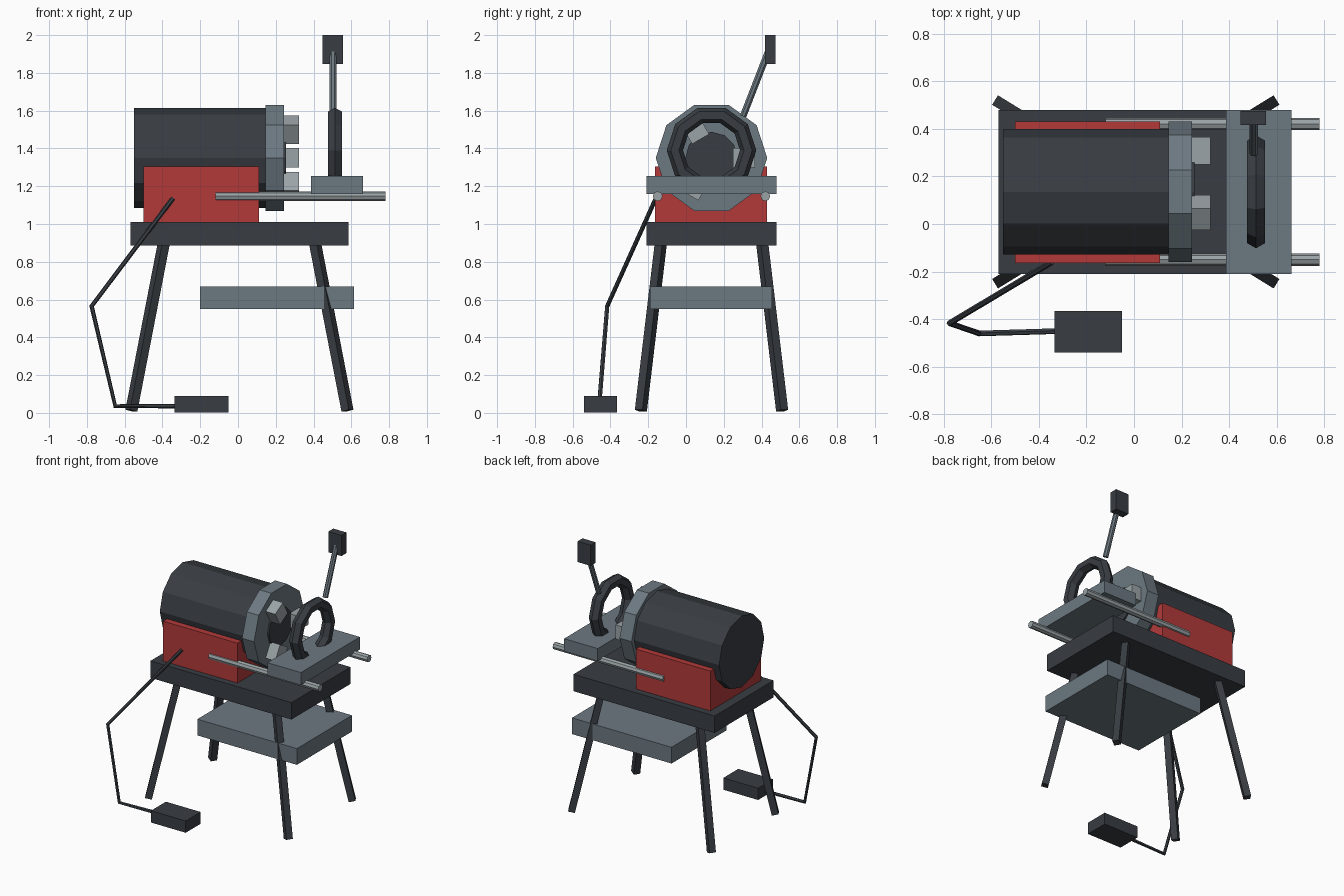
import bpy, bmesh, math
from mathutils import Vector

cube = bpy.data.objects.get("Cube")
if cube:
    bpy.data.objects.remove(cube)


def material(name, rgb):
    m = bpy.data.materials.new(name)
    m.use_nodes = True
    m.diffuse_color = (*rgb, 1)
    bsdf = next(n for n in m.node_tree.nodes if n.type == 'BSDF_PRINCIPLED')
    bsdf.inputs["Base Color"].default_value = (*rgb, 1)
    return m


DARK = material("dark_iron", (0.04, 0.047, 0.056))
GREY = material("blue_grey_steel", (0.15, 0.19, 0.22))
LIGHT = material("bright_steel", (0.33, 0.37, 0.385))
RED = material("red_paint", (0.45, 0.042, 0.042))


def add_object(name, bm, mat):
    bmesh.ops.recalc_face_normals(bm, faces=bm.faces)
    mesh = bpy.data.meshes.new(name)
    bm.to_mesh(mesh)
    bm.free()
    mesh.materials.append(mat)
    obj = bpy.data.objects.new(name, mesh)
    bpy.context.collection.objects.link(obj)
    return obj


def box(name, x, y, z, mat):
    """Box spanning the (min, max) pairs in x, y and z."""
    bm = bmesh.new()
    bmesh.ops.create_cube(bm, size=1)
    for v in bm.verts:
        v.co = [(a + b) / 2 + c * (b - a) for c, (a, b) in zip(v.co, (x, y, z))]
    return add_object(name, bm, mat)


def prism(name, start, end, radius, sides, mat, phase=0.0):
    """Straight bar with a regular polygon section; phase is measured from horizontal."""
    start, end = Vector(start), Vector(end)
    axis = (end - start).normalized()
    side = Vector((0, 0, 1)).cross(axis).normalized()
    up = axis.cross(side)
    bm = bmesh.new()
    rings = []
    for p in (start, end):
        ring = []
        for i in range(sides):
            a = phase + math.tau * i / sides
            ring.append(bm.verts.new(p + radius * (side * math.cos(a) + up * math.sin(a))))
        rings.append(ring)
        bm.faces.new(ring)
    for i in range(sides):
        j = (i + 1) % sides
        bm.faces.new((rings[0][i], rings[0][j], rings[1][j], rings[1][i]))
    return add_object(name, bm, mat)


CY, CZ = 0.135, 1.35   # machine axis
CX = 0.0075            # middle of the stand

# Stand: table, splayed legs and lower tray
box("table_top", (-0.57, 0.585), (-0.21, 0.48), (0.885, 1.01), DARK)
for sx, xname in ((-1, "right"), (1, "left")):
    for sy, yname in ((-1, "front"), (1, "back")):
        prism(f"{yname}_{xname}_leg",
              (CX + sx * 0.40, CY + sy * 0.268, 0.9),
              (CX + sx * 0.572, CY + sy * 0.374, 0.012),
              0.033, 4, DARK, math.pi / 4)
box("lower_tray", (-0.2, 0.615), (-0.19, 0.455), (0.55, 0.67), GREY)

# Motor housing and drum
box("motor_base", (-0.5, 0.11), (-0.163, 0.43), (1.01, 1.305), RED)
prism("motor_drum", (-0.55, CY, CZ), (0.16, CY, CZ), 0.264, 12, DARK)

# Chuck ring, bore and three jaws
prism("chuck_ring", (0.145, CY, CZ), (0.243, CY, CZ), 0.295, 10, GREY)
prism("chuck_bore", (0.2, CY, CZ), (0.255, CY, CZ), 0.138, 12, DARK)
for i in range(3):
    jaw = box(f"chuck_jaw_{i + 1}", (0.235, 0.322), (0.115, 0.23), (-0.052, 0.052), LIGHT)
    jaw.location = (0, CY, CZ)
    jaw.rotation_euler.x = math.tau * i / 3

# Guide rods and carriage
for y, side in ((-0.15, "front"), (0.42, "back")):
    prism(f"{side}_guide_rod", (-0.12, y, 1.147), (0.78, y, 1.147), 0.026, 8, LIGHT)
box("carriage", (0.387, 0.662), (-0.21, 0.48), (1.16, 1.253), GREY)

# Upright die ring standing in the carriage
bpy.ops.mesh.primitive_torus_add(major_segments=10, minor_segments=6,
                                 major_radius=0.194, minor_radius=0.043,
                                 location=(0.513, CY, 1.39),
                                 rotation=(math.pi / 2, 0, math.pi / 2))
die = bpy.context.object
die.name = "die_ring"
die.data.materials.append(DARK)
for face in die.data.polygons:
    face.use_smooth = False

# Feed lever with grip
prism("lever_rod", (0.503, 0.302, 1.57), (0.503, 0.438, 1.92), 0.019, 8, GREY, math.pi / 8)
box("lever_grip", (0.448, 0.555), (0.417, 0.475), (1.847, 2.0), DARK)

# Foot pedal and its bent cord
box("foot_pedal", (-0.335, -0.05), (-0.54, -0.365), (0.003, 0.09), DARK)
curve = bpy.data.curves.new("pedal_cord", 'CURVE')
curve.dimensions = '3D'
curve.bevel_depth = 0.0125
curve.bevel_resolution = 1
curve.use_fill_caps = True
path = [(-0.345, -0.16, 1.135), (-0.775, -0.417, 0.565),
        (-0.65, -0.46, 0.036), (-0.32, -0.45, 0.036)]
spline = curve.splines.new('POLY')
spline.use_smooth = False
spline.points.add(len(path) - 1)
for point, co in zip(spline.points, path):
    point.co = (*co, 1)
curve.materials.append(DARK)
bpy.context.collection.objects.link(bpy.data.objects.new("pedal_cord", curve))
